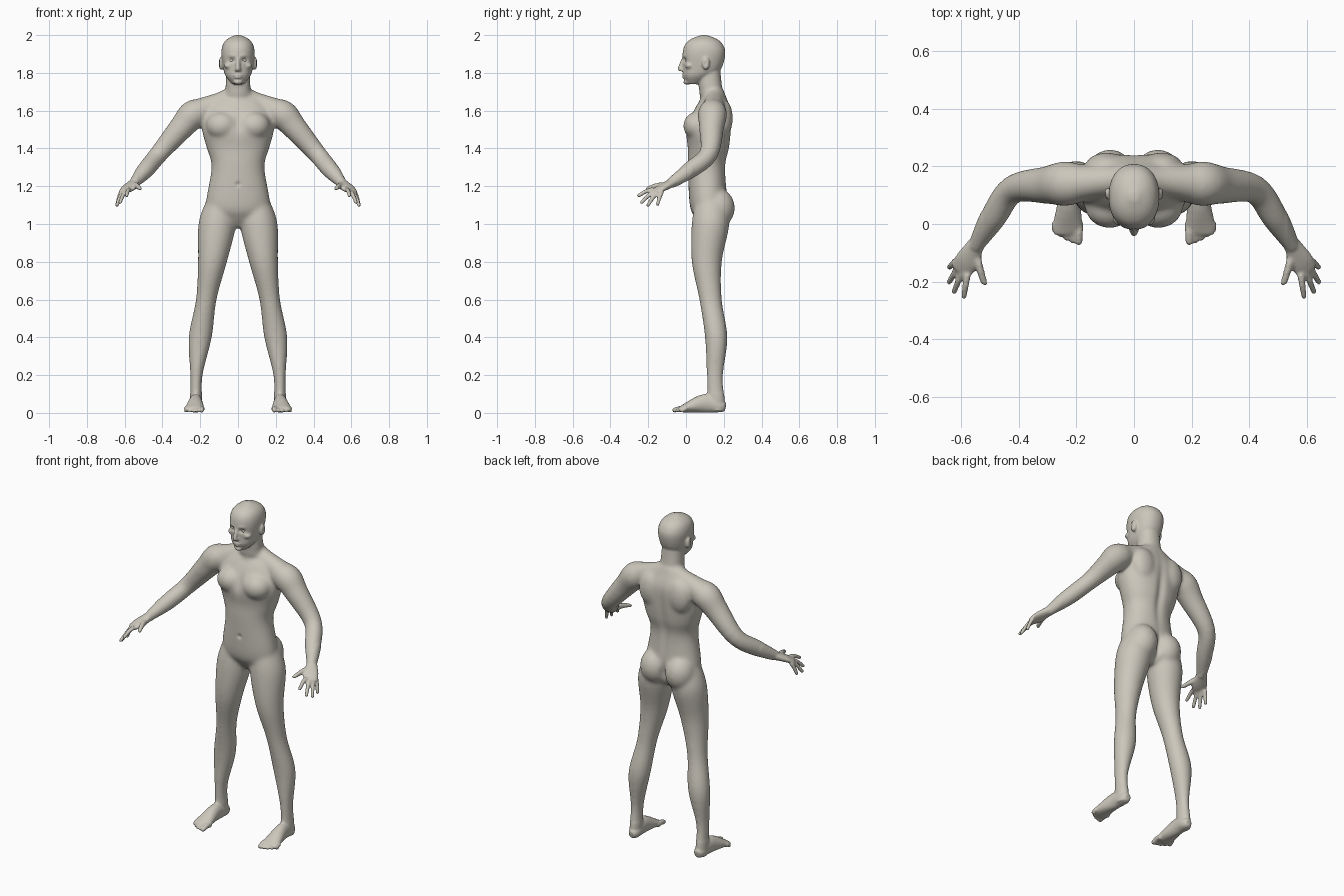
import bpy, bmesh, math
from mathutils import Vector, Matrix

if "Cube" in bpy.data.objects:
    bpy.data.objects.remove(bpy.data.objects["Cube"])

skin = bpy.data.materials.new("warm_grey_skin")
skin.use_nodes = True
tone = (.6, .57, .5, 1)
skin.diffuse_color = tone
skin.node_tree.nodes["Principled BSDF"].inputs["Base Color"].default_value = tone

bm = bmesh.new()
UP = Vector((0, 0, 1))
SIDES = (1, -1)


def spline(rows, steps=5):
    """Smooth curve through rows of numbers."""
    out = []
    for i in range(len(rows) - 1):
        before, start, end, after = (Vector(rows[min(max(i + k, 0), len(rows) - 1)])
                                     for k in range(-1, 3))
        leave, arrive = (end - before) / 2, (after - start) / 2
        for step in range(steps):
            t = step / steps
            ease = t * t * (3 - 2 * t)
            out.append(start.lerp(end, ease)
                       + leave * t * (1 - t) ** 2 - arrive * t * t * (1 - t))
    return out + [Vector(rows[-1])]


def loft(rows, side=1, level=False, power=2, sides=28):
    """Skin rings of (x, y, z, half width, half depth); level keeps them horizontal."""
    rows = spline([row if len(row) == 5 else (*row, row[-1]) for row in rows])
    points = [Vector((row[0] * side, row[1], row[2])) for row in rows]
    rings = []
    for i, (point, row) in enumerate(zip(points, rows)):
        across, deep = Vector((1, 0, 0)), Vector((0, 1, 0))
        if not level:
            along = points[min(i + 1, len(points) - 1)] - points[max(i - 1, 0)]
            across = along.cross(UP).normalized()
            deep = across.cross(along).normalized()
        ring = []
        for k in range(sides):
            angle = math.tau * k / sides
            c, s = (math.copysign(abs(n) ** (2 / power), n)
                    for n in (math.cos(angle), math.sin(angle)))
            ring.append(bm.verts.new(point + across * c * row[3] + deep * s * row[4]))
        rings.append(ring)
    faces = [bm.faces.new(rings[0]), bm.faces.new(rings[-1])]
    for low, high in zip(rings, rings[1:]):
        for k in range(sides):
            n = (k + 1) % sides
            faces.append(bm.faces.new((low[k], low[n], high[n], high[k])))
    bmesh.ops.recalc_face_normals(bm, faces=faces)


def trunk(rows):
    """Stack of rounded sections on the centre line: (y, z, half width, half depth)."""
    loft([(0, *row) for row in rows], level=True, power=2.2, sides=48)


def blob(center, radii, side=1):
    x, y, z = center
    place = Matrix.Translation((x * side, y, z)) @ Matrix.Diagonal((*radii, 1))
    bmesh.ops.create_uvsphere(bm, u_segments=28, v_segments=18, radius=1, matrix=place)


def digit(root, tip, radius, side, arch=.006):
    """Tapered finger or toe with a rounded end."""
    root, tip = Vector(root), Vector(tip)
    middle = root.lerp(tip, .5) + UP * arch
    end = radius * .8
    loft([(*root, radius), (*middle, radius * .9), (*tip, end)], side, sides=14)
    blob(tip, (end, end, end), side)


# Torso
trunk([(.13, .98, .03, .04), (.13, 1.03, .13, .08), (.12, 1.1, .17, .1), (.11, 1.3, .14, .1),
       (.12, 1.4, .165, .11), (.12, 1.5, .19, .12), (.14, 1.6, .18, .1),
       (.15, 1.68, .11, .06), (.15, 1.71, .06, .05)])
# Neck
trunk([(.15, 1.62, .08, .07), (.13, 1.72, .066, .062), (.12, 1.84, .06, .06)])
# Head
trunk([(.04, 1.74, .03, .03), (.06, 1.78, .063, .073), (.085, 1.82, .077, .1),
       (.095, 1.9, .088, .113), (.095, 1.95, .08, .1), (.095, 1.98, .055, .067),
       (.095, 2, .015, .015)])
# Nose, lips and chin
loft([(0, -.01, 1.885, .008), (0, -.03, 1.83, .012), (0, -.03, 1.81, .01)], sides=16)
blob((0, -.012, 1.787), (.024, .012, .005))
blob((0, -.01, 1.776), (.02, .012, .006))
blob((0, .004, 1.752), (.024, .018, .014))

for side in SIDES:
    # Nostril, brow, cheek and ear
    blob((.01, -.02, 1.816), (.009, .012, .008), side)
    loft([(.01, -.013, 1.89, .007), (.035, -.006, 1.893, .008), (.06, .018, 1.885, .007)], side)
    blob((.05, .018, 1.838), (.024, .024, .016), side)
    blob((.09, .105, 1.85), (.014, .02, .033), side)
    # Chest, shoulder blade and buttock
    blob((.085, .06, 1.52), (.085, .075, .075), side)
    blob((.095, .2, 1.56), (.075, .048, .1), side)
    blob((.083, .165, 1.085), (.088, .094, .105), side)
    # Shoulder slope
    loft([(.03, .15, 1.68, .05), (.09, .15, 1.65, .05), (.22, .14, 1.59, .07)], side)
    # Arm
    loft([(.16, .14, 1.6, .06), (.235, .14, 1.58, .078), (.3, .135, 1.51, .066),
          (.42, .12, 1.37, .05), (.49, .02, 1.285, .046), (.55, -.08, 1.215, .027)], side)
    # Palm
    loft([(.54, -.06, 1.225, .028, .024), (.58, -.13, 1.19, .043, .019),
          (.606, -.166, 1.17, .034, .01)], side)
    # Fingers fan out from the knuckle line, the middle ones longest
    for k in range(4):
        t = k / 3
        reach = Vector((.02, -.02, -.023)) * math.sin(math.pi * t)
        knuckle = Vector((.578, -.175, 1.183)).lerp(Vector((.618, -.128, 1.17)), t)
        tip = Vector((.59, -.25, 1.15)).lerp(Vector((.64, -.15, 1.105)), t)
        digit(knuckle + reach / 4, tip + reach, .0125, side)
    # Thumb
    digit((.55, -.1, 1.205), (.517, -.207, 1.187), .017, side)
    # Leg
    loft([(.1, .13, 1.12, .07, .08), (.11, .13, 1, .1, .1), (.135, .11, .8, .077, .08),
          (.168, .13, .6, .055, .06), (.2, .16, .4, .062, .06), (.22, .153, .2, .033, .044),
          (.222, .16, .07, .032, .045), (.224, .168, .01, .028, .038)], side, level=True)
    # Foot
    loft([(.22, .21, .03, .018, .022), (.22, .18, .036, .033, .034), (.224, .1, .05, .036, .05),
          (.23, -.01, .024, .052, .022), (.23, -.035, .016, .045, .013)], side)
    # Toes
    for k in range(5):
        x, radius = .192 + .021 * k, .012 if k else .017
        digit((x, .005, .02), (x, .0025 * k * k - .06, radius * .85), radius, side)

mesh = bpy.data.meshes.new("body")
bm.to_mesh(mesh)
bm.free()
body = bpy.data.objects.new("body", mesh)
bpy.context.collection.objects.link(body)
bpy.context.view_layer.objects.active = body
body.select_set(True)


def apply(kind, **settings):
    modifier = body.modifiers.new("shape", kind)
    for key, value in settings.items():
        setattr(modifier, key, value)
    bpy.ops.object.modifier_apply(modifier=modifier.name)


# Fuse the parts into one skin, then soften the large muscles most
apply('REMESH', mode='VOXEL', voxel_size=.006)
flesh = body.vertex_groups.new(name="flesh")
flesh.add([v.index for v in body.data.vertices
           if abs(v.co.x) < .53 and .1 < v.co.z < 1.73], 1, 'REPLACE')
apply('SMOOTH', factor=.5, iterations=45, vertex_group="flesh")
apply('SMOOTH', factor=.5, iterations=4)

# Pressed hollows: centre, reach, depth
hollows = [((0, .23, 1.4), (.025, .06, .17), .012),      # spine
           ((0, .25, 1.06), (.014, .08, .06), .022),     # seat crease
           ((0, 0, 1.53), (.02, .06, .06), .008),        # breastbone
           ((0, .015, 1.21), (.012, .04, .012), .008),   # navel
           ((0, -.02, 1.782), (.025, .02, .003), .005)]  # mouth
for side in SIDES:
    hollows += [((side * .033, -.008, 1.868), (.018, .02, .011), .012),  # eye socket
                ((side * .105, .103, 1.85), (.008, .009, .017), .007),   # ear bowl
                ((side * .06, .06, 1.67), (.04, .03, .015), .006)]       # collar
pressed = []
for v in body.data.vertices:
    push = 0
    for center, reach, depth in hollows:
        push += depth * math.exp(-sum(((p - q) / r) ** 2 for p, q, r in zip(v.co, center, reach)))
    pressed.append(v.co - v.normal * push)
for v, place in zip(body.data.vertices, pressed):
    v.co = place
body.vertex_groups.clear()
body.data.materials.clear()
body.data.materials.append(skin)
bpy.ops.object.shade_smooth()

# Eyes
for side, name in zip(SIDES, ("left_eye", "right_eye")):
    bpy.ops.mesh.primitive_uv_sphere_add(segments=24, ring_count=16, radius=.013,
                                         location=(side * .033, .009, 1.866))
    eye = bpy.context.object
    eye.name = name
    eye.data.materials.append(skin)
    bpy.ops.object.shade_smooth()
